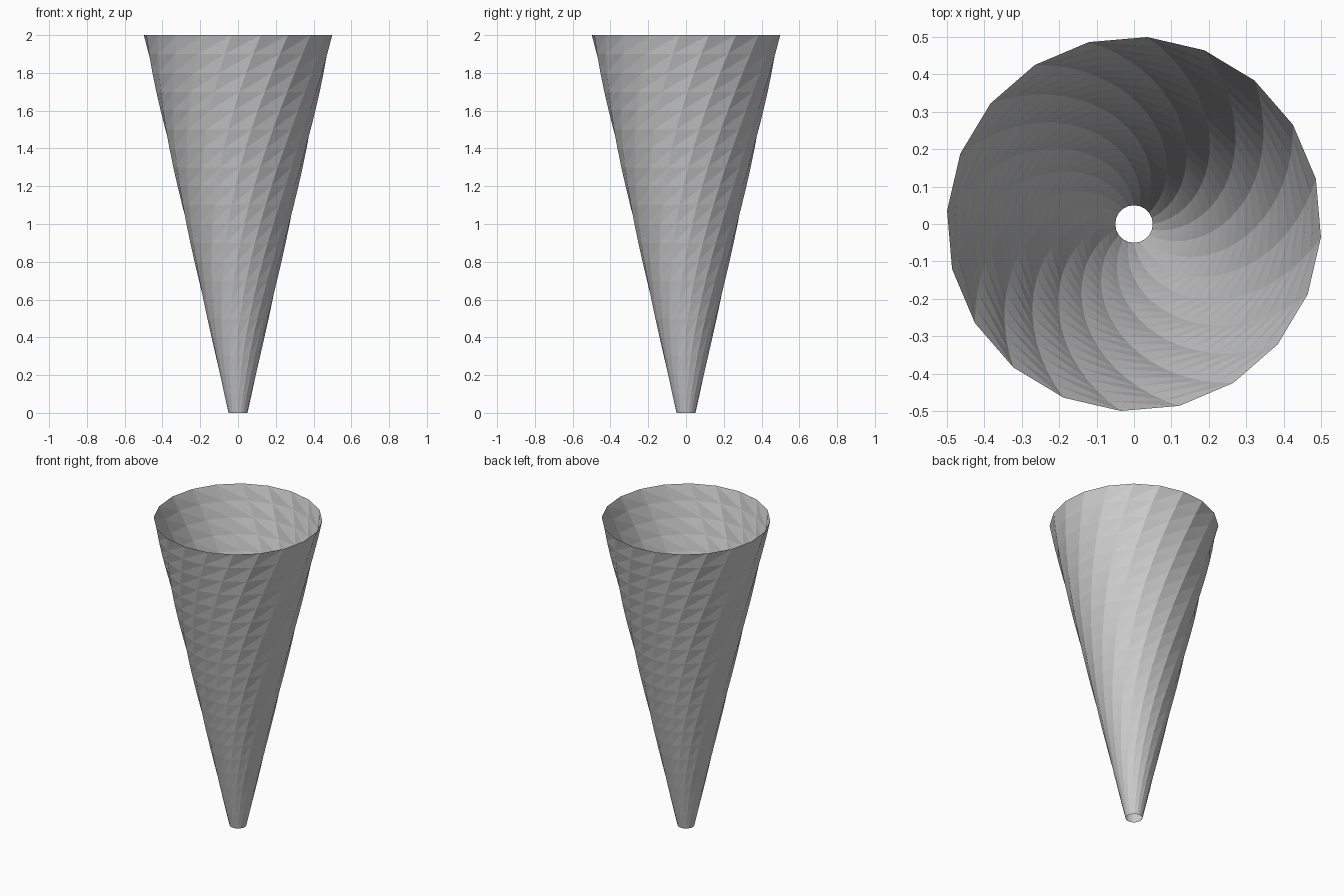
import bpy, bmesh
from math import cos, sin, pi

if "Cube" in bpy.data.objects:
    bpy.data.objects.remove(bpy.data.objects["Cube"])

SIDES, ROWS, TWIST = 20, 20, 1.5
R0, R1, HEIGHT = 0.05, 0.5, 2.0

# Open funnel: rings that widen and turn as they rise
bm = bmesh.new()
rings = []
for j in range(ROWS + 1):
    t = j / ROWS
    r = R0 + (R1 - R0) * t
    rings.append([bm.verts.new((r * cos(2 * pi * i / SIDES + TWIST * t),
                                r * sin(2 * pi * i / SIDES + TWIST * t),
                                HEIGHT * t)) for i in range(SIDES)])

# Twisted strips, each quad split in two flat facets
for lo, hi in zip(rings, rings[1:]):
    for i in range(SIDES):
        k = (i + 1) % SIDES
        bm.faces.new((lo[i], lo[k], hi[k]))
        bm.faces.new((lo[i], hi[k], hi[i]))

mesh = bpy.data.meshes.new("twisted_cone")
bm.to_mesh(mesh)
bm.free()
bpy.context.collection.objects.link(bpy.data.objects.new("twisted_cone", mesh))
